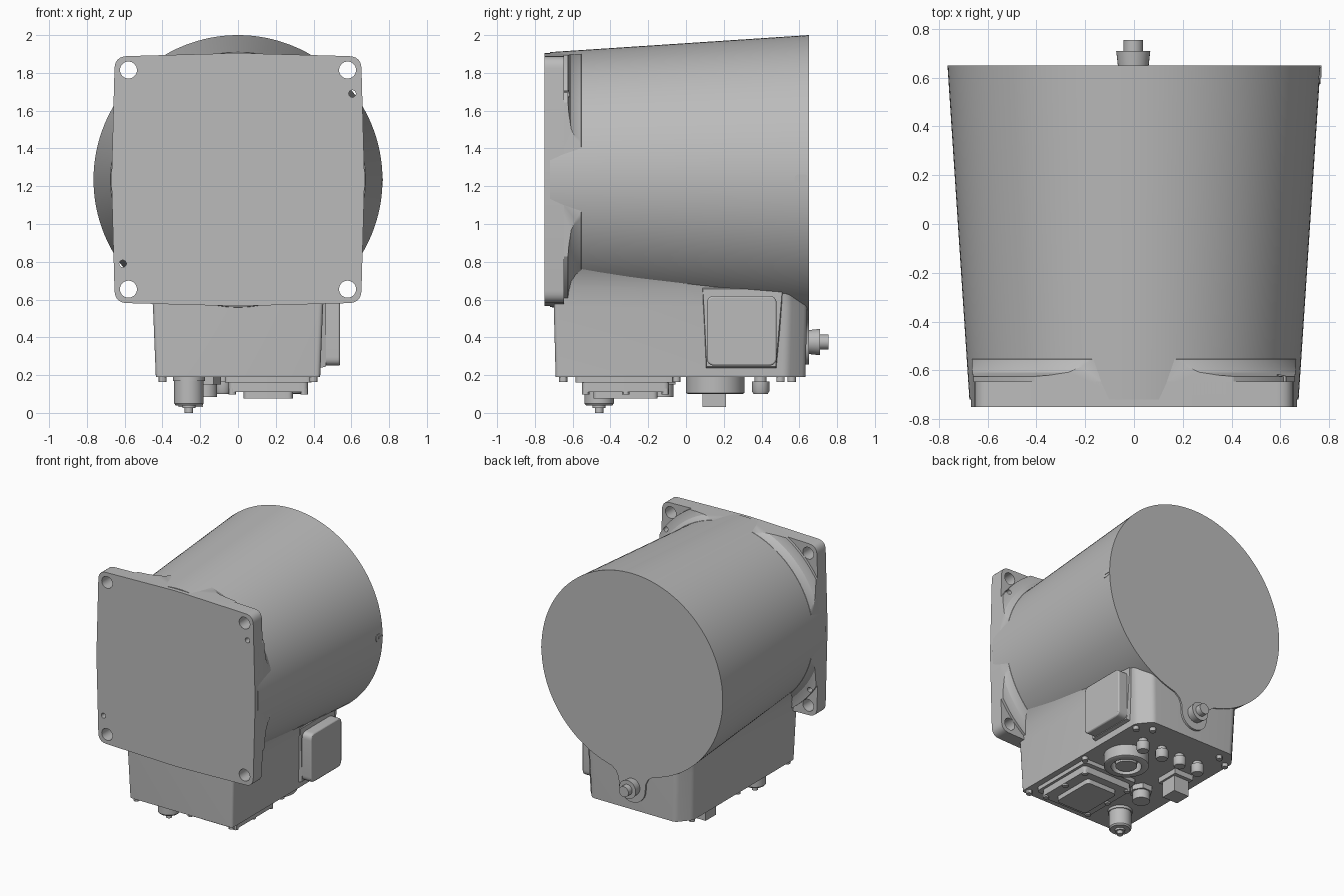
import bpy, bmesh
from math import sin, cos, pi
from mathutils import Vector

cube = bpy.data.objects.get("Cube")
if cube:
    bpy.data.objects.remove(cube)

grey = bpy.data.materials.new("housing grey")
grey.use_nodes = True
GREY = (0.5, 0.5, 0.5, 1)
grey.diffuse_color = GREY
grey.node_tree.nodes["Principled BSDF"].inputs["Base Color"].default_value = GREY
parts = []


def loft(name, rings):
    """Skin a closed solid through rings of equal point count."""
    bm = bmesh.new()
    loops = [[bm.verts.new(p) for p in ring] for ring in rings]
    n = len(loops[0])
    for a, b in zip(loops, loops[1:]):
        for i in range(n):
            j = (i + 1) % n
            bm.faces.new((a[i], a[j], b[j], b[i]))
    bm.faces.new(loops[0])
    bm.faces.new(loops[-1])
    bmesh.ops.recalc_face_normals(bm, faces=bm.faces[:])
    mesh = bpy.data.meshes.new(name)
    bm.to_mesh(mesh)
    bm.free()
    mesh.materials.append(grey)
    obj = bpy.data.objects.new(name, mesh)
    bpy.context.collection.objects.link(obj)
    parts.append(obj)
    return obj


def place(axis, u, v, h):
    return {"X": (h, u, v), "Y": (u, h, v), "Z": (u, v, h)}[axis]


def lathe(name, axis, center, profile, sides=32):
    """Turn a (radius, height) profile about an axis through center."""
    cu, cv = center
    turn = [2 * pi * i / sides for i in range(sides)]
    return loft(name, [[place(axis, cu + r * cos(t), cv + r * sin(t), h) for t in turn]
                       for r, h in profile])


def rounded(points, radius, steps=6):
    """Round every corner of a polygon."""
    pts = [Vector(p) for p in points]
    out = []
    for i, p in enumerate(pts):
        a = p + (pts[i - 1] - p).normalized() * radius
        b = p + (pts[(i + 1) % len(pts)] - p).normalized() * radius
        for k in range(steps + 1):
            t = k / steps
            out.append(a * (1 - t) ** 2 + p * 2 * t * (1 - t) + b * t * t)
    return out


def prism(name, axis, outline, low, high):
    return loft(name, [[place(axis, p[0], p[1], h) for p in outline] for h in (low, high)])


def rect(u, v, w, d):
    return [(u - w / 2, v - d / 2), (u + w / 2, v - d / 2),
            (u + w / 2, v + d / 2), (u - w / 2, v + d / 2)]


def boolean(obj, cutter, operation):
    mod = obj.modifiers.new("cut", "BOOLEAN")
    mod.object, mod.operation, mod.solver = cutter, operation, "EXACT"
    bpy.context.view_layer.objects.active = obj
    bpy.ops.object.modifier_apply(modifier=mod.name)
    parts.remove(cutter)
    bpy.data.objects.remove(cutter)


def bevel(obj, width):
    mod = obj.modifiers.new("bevel", "BEVEL")
    mod.width, mod.segments = width, 2
    mod.limit_method, mod.angle_limit = "ANGLE", 0.8


MID = 1.235  # height of the barrel axis

# Tapered barrel
lathe("barrel", "Y", (0, MID), [(0.675, -0.72), (0.765, 0.65)], 128)

# Square front flange with slightly bowed sides
corner, bow = 0.652, 0.67
quarter = [(0, -bow), (corner, -corner), (bow, 0), (corner, corner),
           (0, bow), (-corner, corner), (-bow, 0), (-corner, -corner)]
flange_outline = []
smooth_outline = rounded(quarter, 0.065)
for p in smooth_outline:
    flange_outline.append((p.x, p.y + MID))
flange = prism("front_flange", "Y", flange_outline, -0.75, -0.645)

# Concave blend between barrel and flange, trimmed to the flange outline
blend = lathe("flange_blend", "Y", (0, MID),
              [(0.775, -0.70), (0.775, -0.625), (0.745, -0.62), (0.715, -0.608),
               (0.698, -0.585), (0.688, -0.555), (0.66, -0.54)], 128)
boolean(blend, prism("trim", "Y", flange_outline, -0.72, -0.4), "INTERSECT")

# Mounting holes and dowel holes
for sx in (-1, 1):
    for sz in (-1, 1):
        boolean(flange, lathe("hole", "Y", (sx * 0.58, MID + sz * 0.58),
                              [(0.045, -0.9), (0.045, -0.5)]), "DIFFERENCE")
for u, v in ((0.605, 1.69), (-0.61, 0.79)):
    for target in (flange, blend):
        boolean(target, lathe("dowel", "Y", (u, v), [(0.019, -0.9), (0.019, -0.6)], 16),
                "DIFFERENCE")

# Lower housing flaring into the barrel
rings = []
for z, hx, front, back in ((0.19, 0.435, -0.69, 0.632), (0.56, 0.45, -0.70, 0.642),
                           (0.66, 0.46, -0.70, 0.642), (0.72, 0.478, -0.70, 0.642),
                           (0.77, 0.50, -0.70, 0.642), (0.81, 0.525, -0.70, 0.642)):
    outline = rounded([(-hx, front), (hx, front), (hx, back - 0.1), (hx - 0.085, back),
                       (0.085 - hx, back), (-hx, back - 0.1)], 0.025, 4)
    rings.append([(p.x, p.y, z) for p in outline])
loft("lower_housing", rings)

# Rear neck that carries the rear connector
arc = [(0.11 * cos(t), 0.365 + 0.11 * sin(t))
       for t in [pi + pi * i / 20 for i in range(21)]]
flare = [(0.115, 0.42), (0.135, 0.46), (0.18, 0.495), (0.27, 0.53)]
neck = arc + flare + [(-u, v) for u, v in reversed(flare)]
prism("rear_neck", "Y", neck, 0.5, 0.65)
lathe("rear_connector", "Y", (-0.003, 0.375),
      [(0.062, 0.64), (0.07, 0.71), (0.04, 0.71), (0.04, 0.755)])

# Side pad and cover
pad_foot = [(0.07, 0.72), (0.525, 0.69), (0.48, 0.235), (0.105, 0.235)]
pad_face = [(0.09, 0.655), (0.51, 0.655), (0.475, 0.245), (0.11, 0.245)]
loft("side_pad", [[(x, y, z) for y, z in ring]
                  for x, ring in ((0.42, pad_foot), (0.465, pad_face))])
cover = prism("side_cover", "X", rounded(rect(0.295, 0.435, 0.37, 0.37), 0.045), 0.45, 0.54)
bevel(cover, 0.008)

# Small index key on the barrel edge
prism("index_key", "X", rounded(rect(0.612, MID, 0.075, 0.055), 0.025), 0.73, 0.764)
prism("index_key_rib", "X", rect(0.625, MID, 0.05, 0.014), 0.73, 0.768)

# Stepped access plate underneath
for name, size, low, high in (("access_gasket", (0.46, 0.53), 0.16, 0.20),
                              ("access_plate", (0.42, 0.46), 0.11, 0.16),
                              ("access_cap", (0.26, 0.34), 0.075, 0.11)):
    prism(name, "Z", rounded(rect(0.16, -0.32, *size), 0.03), low, high)
for sx in (-1, 1):
    for sy in (-1, 0, 1):
        lathe("access_screw", "Z", (0.16 + sx * 0.19, -0.32 + sy * 0.21),
              [(0.02, 0.098), (0.02, 0.13)], 12)

# Large round socket with a central plug
lathe("socket_ring", "Z", (0.2, 0.155),
      [(0.155, 0.20), (0.155, 0.105), (0.145, 0.10), (0.105, 0.10), (0.105, 0.17)], 48)
lathe("socket_plug", "Z", (0.2, 0.155), [(0.075, 0.19), (0.075, 0.105)])

# Tall front connector with stepped tip
lathe("front_connector", "Z", (-0.26, -0.46),
      [(0.085, 0.20), (0.085, 0.17), (0.078, 0.17), (0.078, 0.05), (0.07, 0.04),
       (0.035, 0.04), (0.035, 0.025), (0.022, 0.025), (0.022, 0.0)])

# Hexagonal fitting
lathe("hex_fitting", "Z", (-0.17, -0.125), [(0.08, 0.20), (0.08, 0.15)], 6)
lathe("hex_fitting_cap", "Z", (-0.17, -0.125), [(0.06, 0.16), (0.06, 0.085)])

# Square plug
prism("plug_base", "Z", rect(-0.25, 0.15, 0.16, 0.18), 0.15, 0.20)
prism("square_plug", "Z", rect(-0.25, 0.15, 0.13, 0.125), 0.03, 0.16)

# Row of small cable glands
for x in (-0.24, -0.08, 0.08, 0.25):
    lathe("cable_gland", "Z", (x, 0.395),
          [(0.032, 0.20), (0.032, 0.165), (0.046, 0.165), (0.046, 0.115), (0.038, 0.10)], 16)

# Bottom cover screws
for x in (-0.4, 0.4):
    for y in (-0.65, -0.05, 0.5):
        lathe("bottom_screw", "Z", (x, y), [(0.022, 0.20), (0.022, 0.163)], 12)
for x in (-0.3, 0.3):
    lathe("rear_bottom_screw", "Z", (x, 0.56), [(0.022, 0.20), (0.022, 0.163)], 12)

# Smooth curved faces, keep edges sharp
bpy.ops.object.select_all(action="DESELECT")
for obj in parts:
    obj.select_set(True)
bpy.context.view_layer.objects.active = parts[0]
bpy.ops.object.shade_smooth_by_angle()
